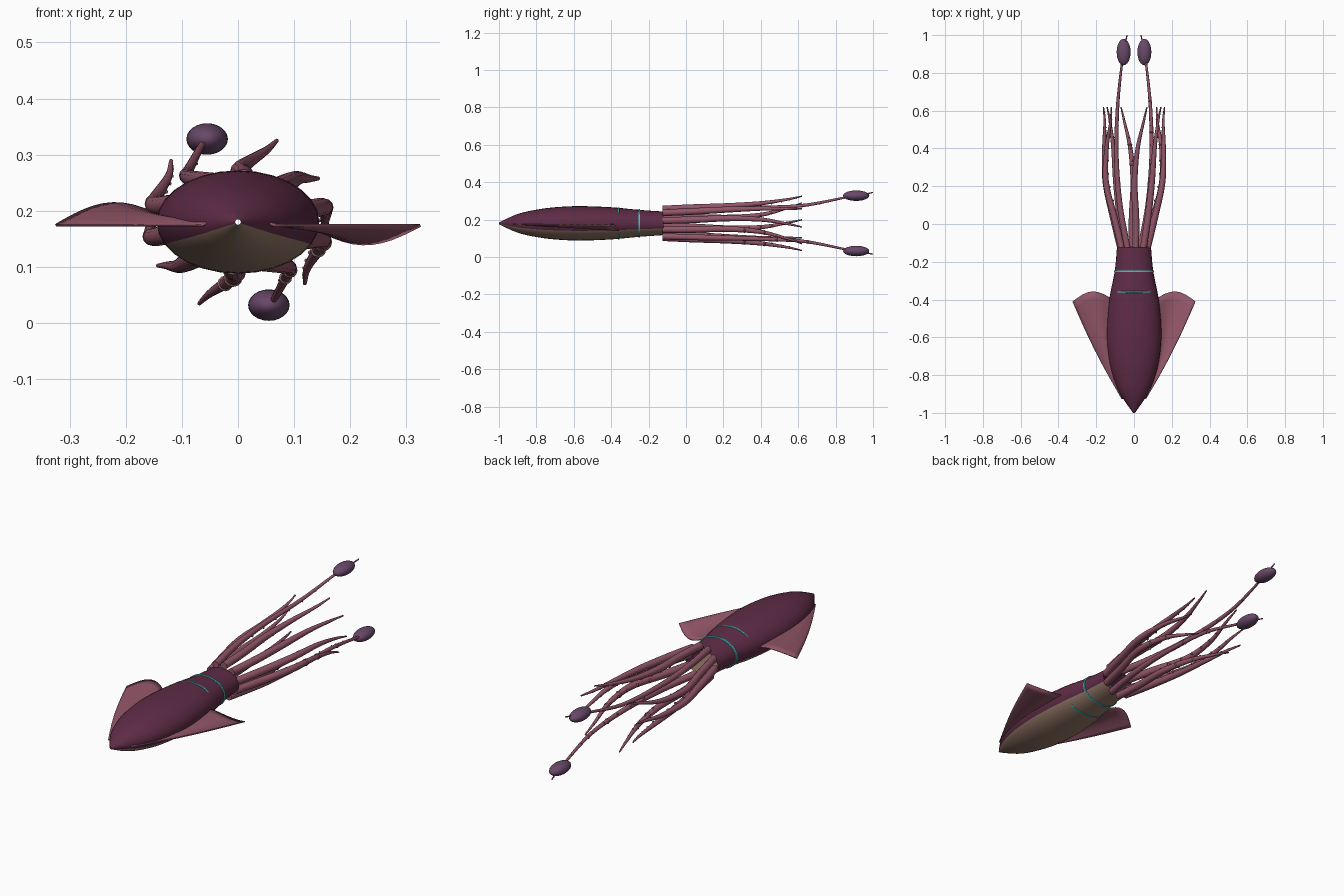
import bpy, bmesh, math
from mathutils import Vector

cube = bpy.data.objects.get("Cube")
if cube:
    bpy.data.objects.remove(cube)

MID_Z = 0.18


def material(name, rgb):
    m = bpy.data.materials.new(name)
    m.use_nodes = True
    m.diffuse_color = (*rgb, 1)
    bsdf = m.node_tree.nodes["Principled BSDF"]
    bsdf.inputs["Base Color"].default_value = (*rgb, 1)
    bsdf.inputs["Roughness"].default_value = 0.6
    return m


SKIN = material("dark plum skin", (0.115, 0.025, 0.062))
BELLY = material("tan belly", (0.30, 0.19, 0.14))
ROSE = material("rose arms", (0.29, 0.093, 0.14))
CLUB = material("purple club", (0.14, 0.065, 0.14))
GLOW = material("cyan band", (0.05, 0.60, 0.55))


def finish(name, bm, mats, angle=50):
    bmesh.ops.recalc_face_normals(bm, faces=bm.faces)
    me = bpy.data.meshes.new(name)
    bm.to_mesh(me)
    bm.free()
    ob = bpy.data.objects.new(name, me)
    bpy.context.collection.objects.link(ob)
    for m in mats:
        me.materials.append(m)
    bpy.ops.object.select_all(action='DESELECT')
    ob.select_set(True)
    bpy.context.view_layer.objects.active = ob
    bpy.ops.object.shade_smooth_by_angle(angle=math.radians(angle))
    return ob


def loft(bm, rings, sides, caps=True, loop=False):
    """Skin rings of (centre, x radius, z radius) that stand across y."""
    rows = []
    for c, rx, rz in rings:
        turn = [2 * math.pi * i / sides for i in range(sides)]
        rows.append([bm.verts.new((c[0] + rx * math.cos(a), c[1], c[2] + rz * math.sin(a)))
                     for a in turn])
    pairs = list(zip(rows, rows[1:])) + ([(rows[-1], rows[0])] if loop else [])
    for p, q in pairs:
        for i in range(sides):
            j = (i + 1) % sides
            f = bm.faces.new((p[i], p[j], q[j], q[i]))
            f.tag = i >= sides / 2 + 2 and i < sides - 2  # lower part of the section
    if caps:
        bm.faces.new(rows[0])
        bm.faces.new(rows[-1])


def spline(points, steps):
    """Catmull-Rom samples through tuples of any length."""
    pts = [points[0]] + points + [points[-1]]
    out = []
    for i in range(len(pts) - 3):
        for s in range(steps):
            t = s / steps
            out.append(tuple(
                0.5 * (2 * b + (c - a) * t + (2 * a - 5 * b + 4 * c - d) * t * t
                       + (3 * b - a - 3 * c + d) * t ** 3)
                for a, b, c, d in zip(*pts[i:i + 4])))
    return out + [points[-1]]


# Mantle and head: one tapering body, plum above and tan below
profile = [(-1, .005, .005), (-.9, .073, .05), (-.8, .114, .073), (-.7, .136, .086),
           (-.57, .145, .092), (-.4, .131, .086), (-.25, .102, .072), (-.12, .09, .063)]
bm = bmesh.new()
loft(bm, [((0, y, MID_Z), rx, rz) for y, rx, rz in spline(profile, 4)], 28, caps=False)
for f in bm.faces:
    f.material_index = 1 if f.tag else 0
finish("mantle", bm, [SKIN, BELLY])

# Glowing bands round the body
for name, y, rx, rz in [("neck_band", -.25, .104, .074), ("mantle_band", -.36, .118, .0835)]:
    bm = bmesh.new()
    section = [(-.005, -.002), (-.003, .002), (.003, .002), (.005, -.002)]
    loft(bm, [((0, y + dy, MID_Z), rx + d, rz + d) for dy, d in section], 48,
         caps=False, loop=True)
    finish(name, bm, [GLOW])

# Fins: thin sheets, one arched up and the other arched down
for name, side in [("left_fin", 1), ("right_fin", -1)]:
    bm = bmesh.new()
    rows = []
    n, m = 14, 12
    for i in range(n + 1):
        s = i / n
        inner = .05 + .07 * math.sin(math.pi * min(s, .5))
        outer = .065 + .26 * s + .012 * math.sin(math.pi * s)
        row = []
        for j in range(m + 1):
            u = j / m
            y = -.925 + s * (.53 - .015 * u + .045 * math.sin(math.pi * u))
            z = MID_Z - .006 * u - side * .036 * s * math.sin(math.pi * u)
            row.append(bm.verts.new((side * (inner + (outer - inner) * u), y, z)))
        rows.append(row)
    for p, q in zip(rows, rows[1:]):
        for j in range(m):
            bm.faces.new((p[j], p[j + 1], q[j + 1], q[j]))
    ob = finish(name, bm, [ROSE])
    mod = ob.modifiers.new("thickness", 'SOLIDIFY')
    mod.thickness = .005
    mod.offset = 0


def polar(deg, rx, rz, y):
    a = math.radians(deg)
    return (rx * math.cos(a), y, MID_Z + rz * math.sin(a))


def limb(name, points, ringed):
    """Tapered limb through (x, y, z, radius), with suckers on its inner side."""
    path = spline(points, 8)
    bm = bmesh.new()
    loft(bm, [(p[:3], p[3], p[3]) for p in path], 12)
    for p in path[12:-3:3]:
        inward = Vector((-p[0], 0, MID_Z - p[2])).normalized()
        made = bmesh.ops.create_uvsphere(bm, u_segments=8, v_segments=5, radius=p[3] * .4)
        bmesh.ops.translate(bm, verts=made["verts"], vec=Vector(p[:3]) + inward * p[3])
    finish(name, bm, [ROSE])
    if ringed:
        bm = bmesh.new()
        for k in (20, 25):
            c, r = Vector(path[k][:3]), path[k][3]
            step = (Vector(path[k + 1][:3]) - c).normalized() * .004
            loft(bm, [(c - step, r, r), (c, r + .003, r + .003), (c + step, r, r)], 12)
        finish(name + "_rings", bm, [BELLY])


# Ten limbs evenly round the head; two opposite ones are the long tentacles
for k in range(10):
    tip = -7 + 36 * k
    ringed = k in (7, 8, 9)
    if k in (3, 8):
        s = 1 if k == 3 else -1
        name = "upper_tentacle" if s > 0 else "lower_tentacle"
        stations = [(-.035, -.125, .07, .017), (-.075, .1, .076, .015), (-.093, .35, .082, .012),
                    (-.087, .62, .095, .009), (-.064, .85, .138, .006), (-.055, .91, .147, .005),
                    (-.037, 1, .165, .003)]
        limb(name, [(s * x, y, MID_Z + s * z, r) for x, y, z, r in stations], ringed)
        # Club near the end of the tentacle
        bm = bmesh.new()
        bmesh.ops.create_uvsphere(bm, u_segments=20, v_segments=12, radius=1)
        bmesh.ops.scale(bm, verts=bm.verts, vec=(.037, .07, .028))
        bmesh.ops.translate(bm, verts=bm.verts, vec=(-s * .055, .91, MID_Z + s * .148))
        finish(name + "_club", bm, [CLUB])
    else:
        stations = [(18, .073, .077, -.125, .018), (20, .112, .084, .03, .018),
                    (24, .157, .092, .22, .016), (18, .16, .108, .4, .0115),
                    (6, .155, .135, .54, .007), (0, .163, .16, .62, .0035)]
        limb("arm_%d" % (k + 1),
             [(*polar(tip + d, rx, rz, y), r) for d, rx, rz, y, r in stations], ringed)
